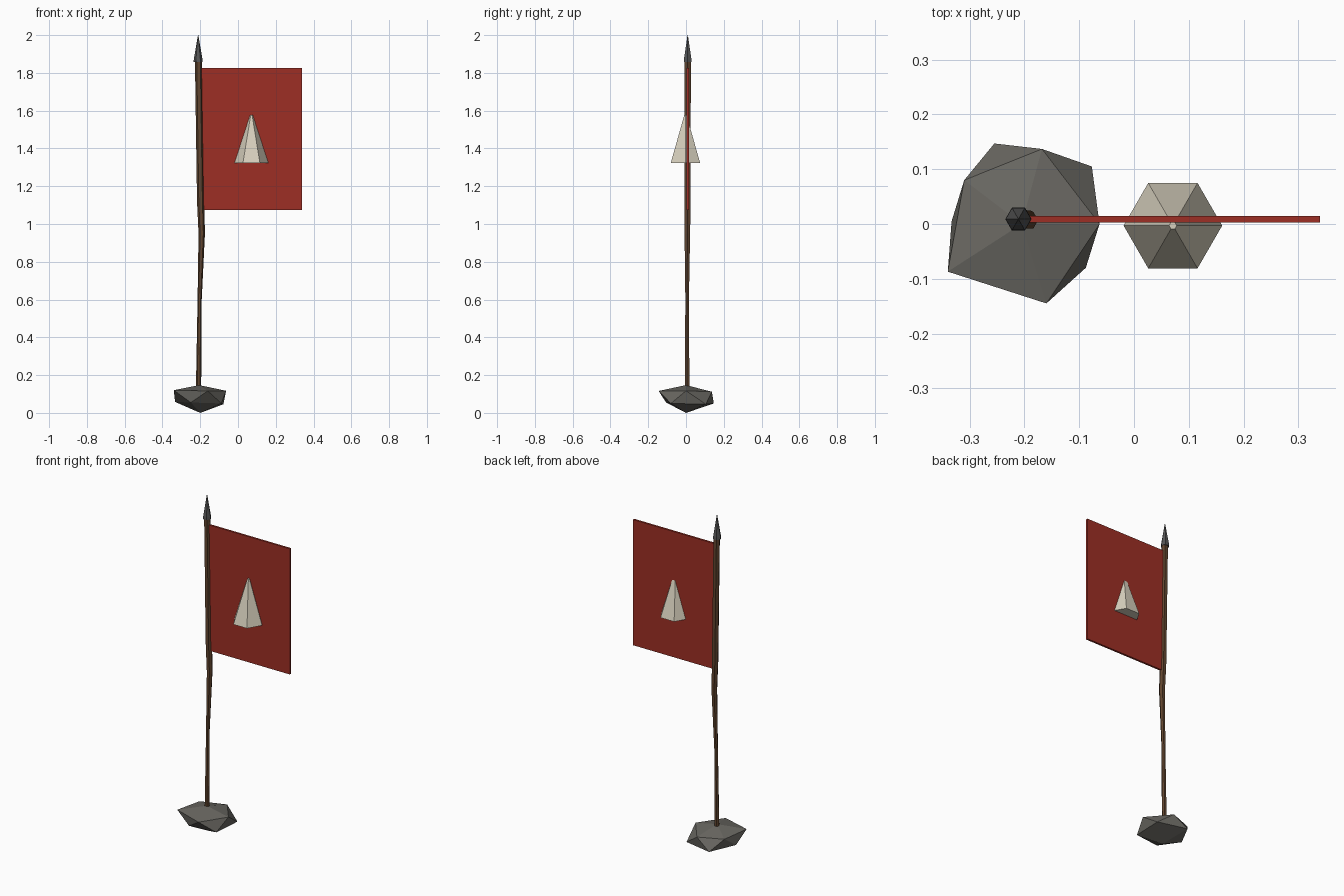
import bpy, bmesh, math

if "Cube" in bpy.data.objects:
    bpy.data.objects.remove(bpy.data.objects["Cube"])


def material(name, color):
    m = bpy.data.materials.new(name)
    m.diffuse_color = (*color, 1)
    m.use_nodes = True
    m.node_tree.nodes["Principled BSDF"].inputs["Base Color"].default_value = m.diffuse_color
    return m


STONE = material("grey stone", (0.14, 0.135, 0.12))
WOOD = material("brown wood", (0.12, 0.06, 0.028))
IRON = material("dark iron", (0.09, 0.09, 0.09))
RED = material("red cloth", (0.34, 0.028, 0.018))
CREAM = material("cream emblem", (0.68, 0.63, 0.51))


def finish(bm, name, mat):
    bmesh.ops.recalc_face_normals(bm, faces=bm.faces)
    me = bpy.data.meshes.new(name)
    bm.to_mesh(me)
    bm.free()
    me.materials.append(mat)
    ob = bpy.data.objects.new(name, me)
    bpy.context.collection.objects.link(ob)
    return ob


def loft(name, mat, rings, sides=6):
    """Six-sided tube through rings of (x, y, z, radius)."""
    bm = bmesh.new()
    loops = [[bm.verts.new((x + r * math.cos(2 * math.pi * i / sides),
                            y + r * math.sin(2 * math.pi * i / sides), z))
              for i in range(sides)] for x, y, z, r in rings]
    for a, b in zip(loops, loops[1:]):
        for i in range(sides):
            j = (i + 1) % sides
            bm.faces.new((a[i], a[j], b[j], b[i]))
    bm.faces.new(loops[0][::-1])
    bm.faces.new(loops[-1])
    return finish(bm, name, mat)


# Irregular boulder: a hull around two five-point rings and two poles
upper = [(-0.16, -0.145, 0.116), (-0.34, -0.087, 0.12), (-0.31, 0.08, 0.115),
         (-0.168, 0.137, 0.112), (-0.063, 0.0, 0.117)]
lower = [(-0.088, -0.08, 0.05), (-0.25, -0.105, 0.055), (-0.333, 0.005, 0.058),
         (-0.255, 0.147, 0.05), (-0.077, 0.105, 0.046)]
bm = bmesh.new()
top = bm.verts.new((-0.205, 0.0, 0.147))
bottom = bm.verts.new((-0.2, 0.0, 0.0))
up = [bm.verts.new(p) for p in upper]
lo = [bm.verts.new(p) for p in lower]
for i in range(5):
    j = (i + 1) % 5
    bm.faces.new((top, up[i], up[j]))
    bm.faces.new((bottom, lo[j], lo[i]))
    bm.faces.new((up[i], lo[j], up[j]))
    bm.faces.new((up[i], lo[i], lo[j]))
finish(bm, "base_rock", STONE)

# Crooked wooden pole
loft("pole", WOOD, [(-0.209, 0.006, 0.12, 0.014), (-0.203, 0.006, 0.6, 0.011),
                    (-0.192, 0.007, 0.95, 0.017), (-0.198, 0.008, 1.12, 0.019),
                    (-0.209, 0.009, 1.87, 0.019)])

# Spear tip
loft("spear_tip", IRON, [(-0.211, 0.009, 1.858, 0.024), (-0.211, 0.009, 1.872, 0.023),
                         (-0.211, 0.009, 2.0, 0.001)])

# Cloth panel
bm = bmesh.new()
bmesh.ops.create_cube(bm, size=1)
for v in bm.verts:
    v.co = (0.07 + v.co.x * 0.54, 0.009 + v.co.y * 0.012, 1.45 + v.co.z * 0.75)
finish(bm, "flag", RED)

# Faceted emblem passing through the cloth
loft("emblem_cone", CREAM, [(0.071, -0.003, 1.322, 0.09), (0.071, -0.003, 1.577, 0.007)])
